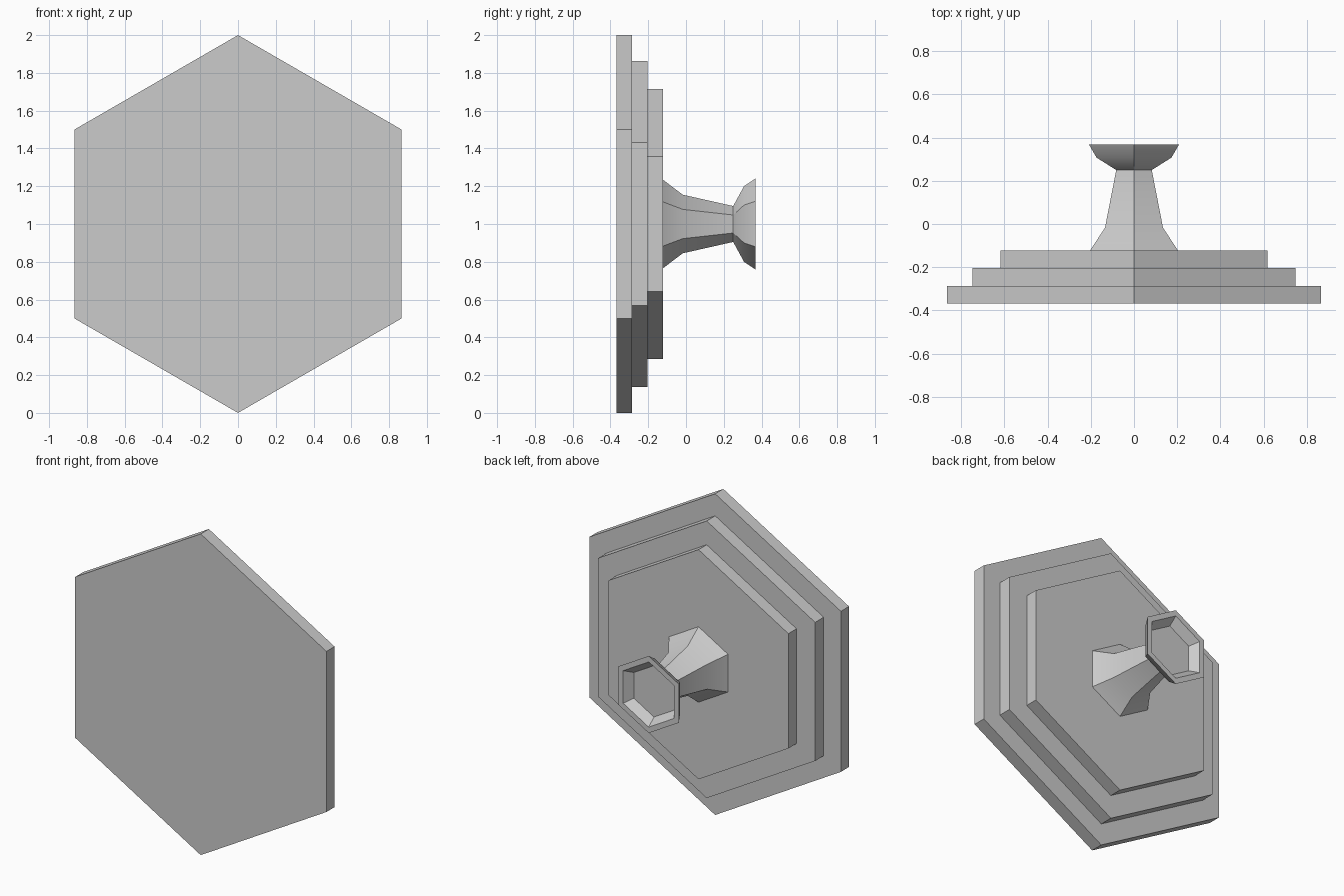
import bpy
import bmesh
import math

old = bpy.data.objects.get("Cube")
if old:
    bpy.data.objects.remove(old, do_unlink=True)

SIDES = 6
CENTRE_Z = 1.0

grey = bpy.data.materials.new("plain grey")
grey.use_nodes = True
colour = (0.6, 0.6, 0.6, 1)
grey.diffuse_color = colour
grey.node_tree.nodes["Principled BSDF"].inputs["Base Color"].default_value = colour


def hex_lathe(name, profile):
    """Loft hexagonal rings along y from (y, radius) pairs and cap both ends."""
    bm = bmesh.new()
    rings = []
    for y, radius in profile:
        angles = [math.tau * i / SIDES for i in range(SIDES)]
        rings.append([bm.verts.new((radius * math.sin(a), y, CENTRE_Z + radius * math.cos(a)))
                      for a in angles])
    for low, high in zip(rings, rings[1:]):
        for i in range(SIDES):
            j = (i + 1) % SIDES
            bm.faces.new((low[i], low[j], high[j], high[i]))
    bm.faces.new(rings[0])
    bm.faces.new(rings[-1])
    bmesh.ops.recalc_face_normals(bm, faces=bm.faces)
    mesh = bpy.data.meshes.new(name)
    bm.to_mesh(mesh)
    bm.free()
    mesh.materials.append(grey)
    obj = bpy.data.objects.new(name, mesh)
    bpy.context.collection.objects.link(obj)
    return obj


# Three stacked hexagonal plates
tiers = [("large_plate", -0.367, -0.287, 1.0),
         ("middle_plate", -0.287, -0.203, 0.863),
         ("small_plate", -0.203, -0.123, 0.715)]
for name, front, back, radius in tiers:
    hex_lathe(name, [(front, radius), (back, radius)])

# Flared stem ending in a shallow hollow cup
stem = hex_lathe("stem_and_cup", [
    (-0.123, 0.235), (-0.017, 0.155), (0.25, 0.095),
    (0.307, 0.2), (0.367, 0.24),
    (0.367, 0.203), (0.315, 0.16)])

bpy.ops.object.select_all(action="DESELECT")
stem.select_set(True)
bpy.context.view_layer.objects.active = stem
bpy.ops.object.shade_smooth_by_angle(angle=math.radians(30))
